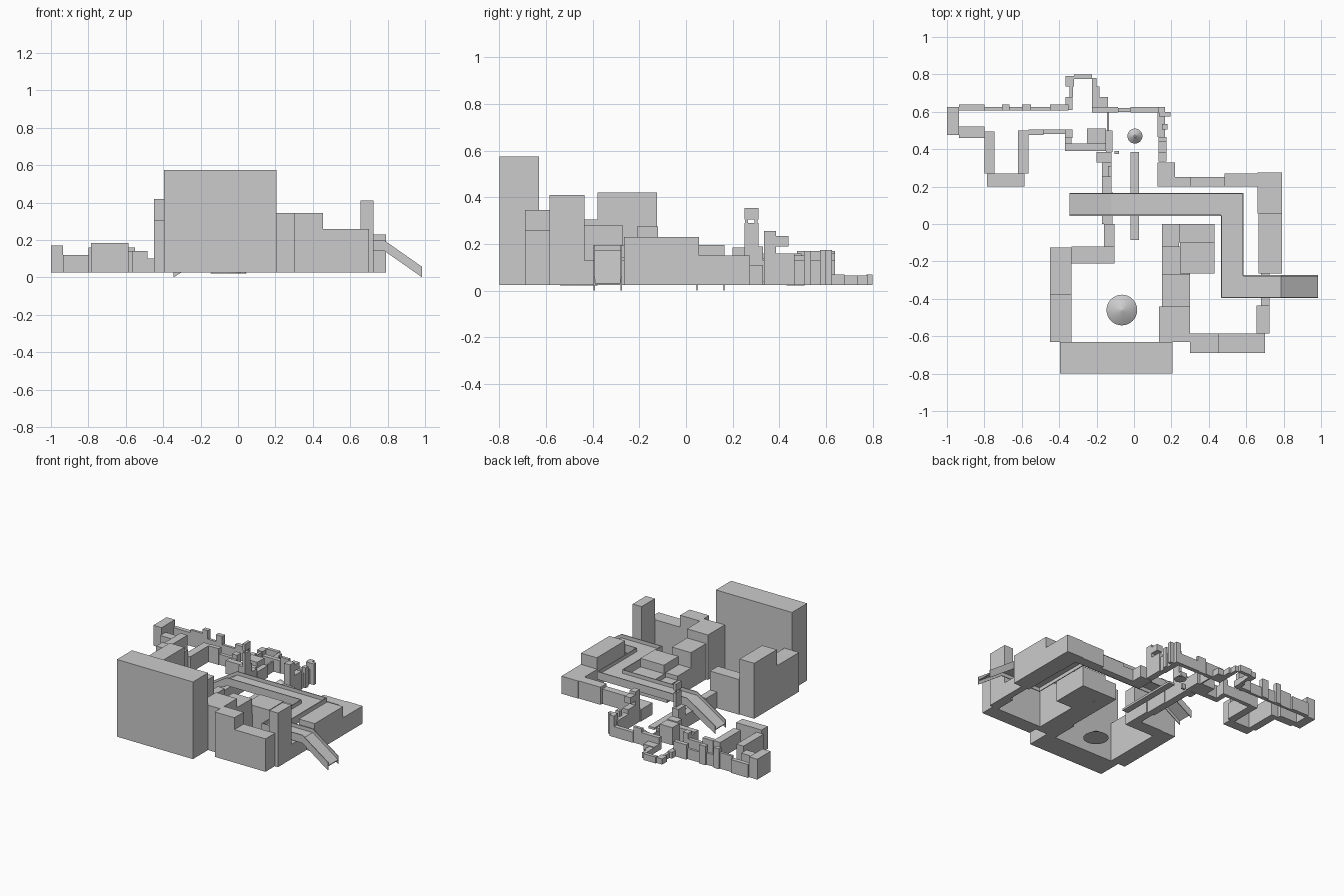
import bpy, math
from mathutils import Vector

BASE = 0.025


def box(name, x0, x1, y0, y1, top, bottom=BASE):
    bpy.ops.mesh.primitive_cube_add(size=1, location=((x0 + x1) / 2, (y0 + y1) / 2, (top + bottom) / 2))
    o = bpy.context.object
    o.name = name
    o.scale = (x1 - x0, y1 - y0, top - bottom)
    bpy.ops.object.transform_apply(location=False, rotation=False, scale=True)
    return o


def walls(name, rows):
    for r in rows:
        box(name, *r)


# South courtyard: outer wall blocks
walls("south_wall", [
    (-0.395, 0.205, -0.80, -0.63, 0.575),
    (-0.45, -0.335, -0.63, -0.38, 0.305),
    (-0.45, -0.335, -0.38, -0.125, 0.42),
    (-0.335, -0.105, -0.21, -0.12, 0.275),
    (-0.16, -0.105, -0.12, 0.0, 0.14),
])

# Inner blocks between the courtyards
walls("inner_block", [
    (0.135, 0.30, -0.63, -0.44, 0.345),
    (0.15, 0.30, -0.44, -0.27, 0.28),
    (0.15, 0.30, -0.27, -0.12, 0.17),
    (0.15, 0.24, -0.12, 0.0, 0.14),
    (0.24, 0.43, -0.10, 0.0, 0.17),
    (0.245, 0.43, -0.265, -0.10, 0.23),
])

# East courtyard wall blocks and tower
walls("east_wall", [
    (0.30, 0.455, -0.69, -0.585, 0.345),
    (0.455, 0.70, -0.69, -0.585, 0.26),
    (0.68, 0.725, -0.435, -0.265, 0.13),
    (0.665, 0.79, -0.265, 0.055, 0.23),
    (0.66, 0.79, 0.055, 0.275, 0.15),
    (0.485, 0.66, 0.20, 0.27, 0.15),
    (0.30, 0.485, 0.20, 0.25, 0.13),
    (0.22, 0.30, 0.20, 0.25, 0.11),
    (0.125, 0.22, 0.20, 0.33, 0.11),
])
box("east_tower", 0.655, 0.725, -0.585, -0.435, 0.41)

# North yard: right hand side and back
walls("north_wall", [
    (0.13, 0.175, 0.335, 0.385, 0.255),
    (0.13, 0.175, 0.385, 0.465, 0.16),
    (0.125, 0.165, 0.465, 0.595, 0.13),
    (0.15, 0.18, 0.505, 0.535, 0.17),
    (0.135, 0.195, 0.575, 0.60, 0.175),
    (-0.02, 0.165, 0.595, 0.625, 0.10),
    (0.13, 0.165, 0.595, 0.625, 0.175),
    (-0.085, -0.02, 0.60, 0.62, 0.14),
    (-0.225, -0.085, 0.595, 0.625, 0.115),
    (-0.225, -0.14, 0.625, 0.68, 0.07),
    (-0.225, -0.185, 0.68, 0.735, 0.065),
    (-0.225, -0.20, 0.735, 0.78, 0.065),
    (-0.32, -0.225, 0.775, 0.80, 0.07),
    (-0.365, -0.32, 0.735, 0.79, 0.065),
    (-0.345, -0.325, 0.68, 0.735, 0.06),
    (-0.365, -0.33, 0.61, 0.68, 0.07),
])
box("overhead_slab", 0.13, 0.175, 0.385, 0.44, 0.235, 0.19)

# North yard: spine on the left with thin tall post
walls("spine_wall", [
    (-0.17, -0.115, 0.0, 0.17, 0.12),
    (-0.17, -0.12, 0.17, 0.25, 0.12),
    (-0.17, -0.12, 0.25, 0.33, 0.19),
    (-0.20, -0.12, 0.33, 0.385, 0.13),
    (-0.15, -0.115, 0.385, 0.50, 0.11),
    (-0.25, -0.15, 0.43, 0.51, 0.15),
    (-0.37, -0.15, 0.39, 0.43, 0.12),
    (-0.37, -0.335, 0.42, 0.475, 0.11),
    (-0.145, -0.135, 0.50, 0.60, 0.10),
])
box("spine_post", -0.14, -0.12, 0.25, 0.31, 0.29, 0.19)
box("spine_cap", -0.14, -0.12, 0.25, 0.31, 0.355, 0.305)
for y in (0.26, 0.30):
    box("spine_pin", -0.134, -0.126, y - 0.006, y + 0.006, 0.306, 0.289)
box("marker", -0.105, -0.08, 0.375, 0.39, 0.06)

# West yard wall blocks
walls("west_wall", [
    (-1.0, -0.935, 0.475, 0.625, 0.17),
    (-0.935, -0.80, 0.46, 0.52, 0.12),
    (-0.80, -0.745, 0.27, 0.495, 0.16),
    (-0.785, -0.585, 0.20, 0.27, 0.185),
    (-0.62, -0.565, 0.27, 0.50, 0.14),
    (-0.565, -0.485, 0.475, 0.505, 0.14),
    (-0.485, -0.37, 0.48, 0.505, 0.10),
    (-0.37, -0.33, 0.46, 0.505, 0.14),
])
# Stepped battlements along the back of the west yard
edges = [-0.935, -0.80, -0.705, -0.665, -0.60, -0.55, -0.45, -0.35]
tops = [0.12, 0.14, 0.17, 0.11, 0.16, 0.10, 0.13]
for i, t in enumerate(tops):
    box("west_back_wall", edges[i], edges[i + 1], 0.608, 0.638 if i % 2 == 0 else 0.626, t)


# Raised walkway: floor and rails swept along a path of points
def strip(name, points, half_height, thick=0.006, flat=False, width=0.0):
    verts, faces = [], []
    for x, y0, y1, z in points:
        for y in (y0, y1):
            for s in (-1, 1):
                verts.append((x, y, z + s * half_height))
    for i in range(len(points) - 1):
        a, b = 4 * i, 4 * i + 4
        for p, q in ((0, 1), (1, 3), (3, 2), (2, 0)):
            faces.append((a + p, b + p, b + q, a + q))
    n = len(verts)
    faces += [(0, 1, 3, 2), (n - 4, n - 2, n - 1, n - 3)]
    me = bpy.data.meshes.new(name)
    me.from_pydata(verts, [], faces)
    o = bpy.data.objects.new(name, me)
    bpy.context.collection.objects.link(o)
    return o


Z = 0.168
RAIL = 0.028
west = [(-0.345, Z - 0.14), (-0.12, Z)]
east = [(0.785, Z), (0.985, Z - 0.14)]


def run(name, xs, y0, y1, h):
    strip(name, [(x, y0, y1, z) for x, z in xs], h)


run("walkway_floor", west + [(0.585, Z)], 0.045, 0.165, 0.003)
run("walkway_floor", [(0.465, Z)] + east, -0.395, -0.275, 0.003)
box("walkway_floor", 0.465, 0.585, -0.275, 0.045, Z + 0.003, Z - 0.003)
run("walkway_rail", west + [(0.585, Z)], 0.16, 0.166, RAIL)
run("walkway_rail", west + [(0.465, Z)], 0.044, 0.05, RAIL)
run("walkway_rail", [(0.585, Z)] + east, -0.28, -0.274, RAIL)
run("walkway_rail", [(0.465, Z)] + east, -0.396, -0.39, RAIL)
box("walkway_rail", 0.58, 0.586, -0.276, 0.166, Z + RAIL, Z - RAIL)
box("walkway_rail", 0.464, 0.47, -0.396, 0.046, Z + RAIL, Z - RAIL)

# Low plank passing below the walkway
box("plank", -0.02, 0.027, -0.085, 0.385, 0.04)

# Round shallow mounds in the yards
for x, y, r, h in ((-0.065, -0.46, 0.082, 0.05), (0.005, 0.47, 0.04, 0.03)):
    bpy.ops.mesh.primitive_cone_add(vertices=32, radius1=r, radius2=0.006, depth=h,
                                    location=(x, y, 0.022 + h / 2))
    bpy.context.object.name = "round_mound"
    bpy.ops.object.shade_smooth_by_angle(angle=math.radians(40))
